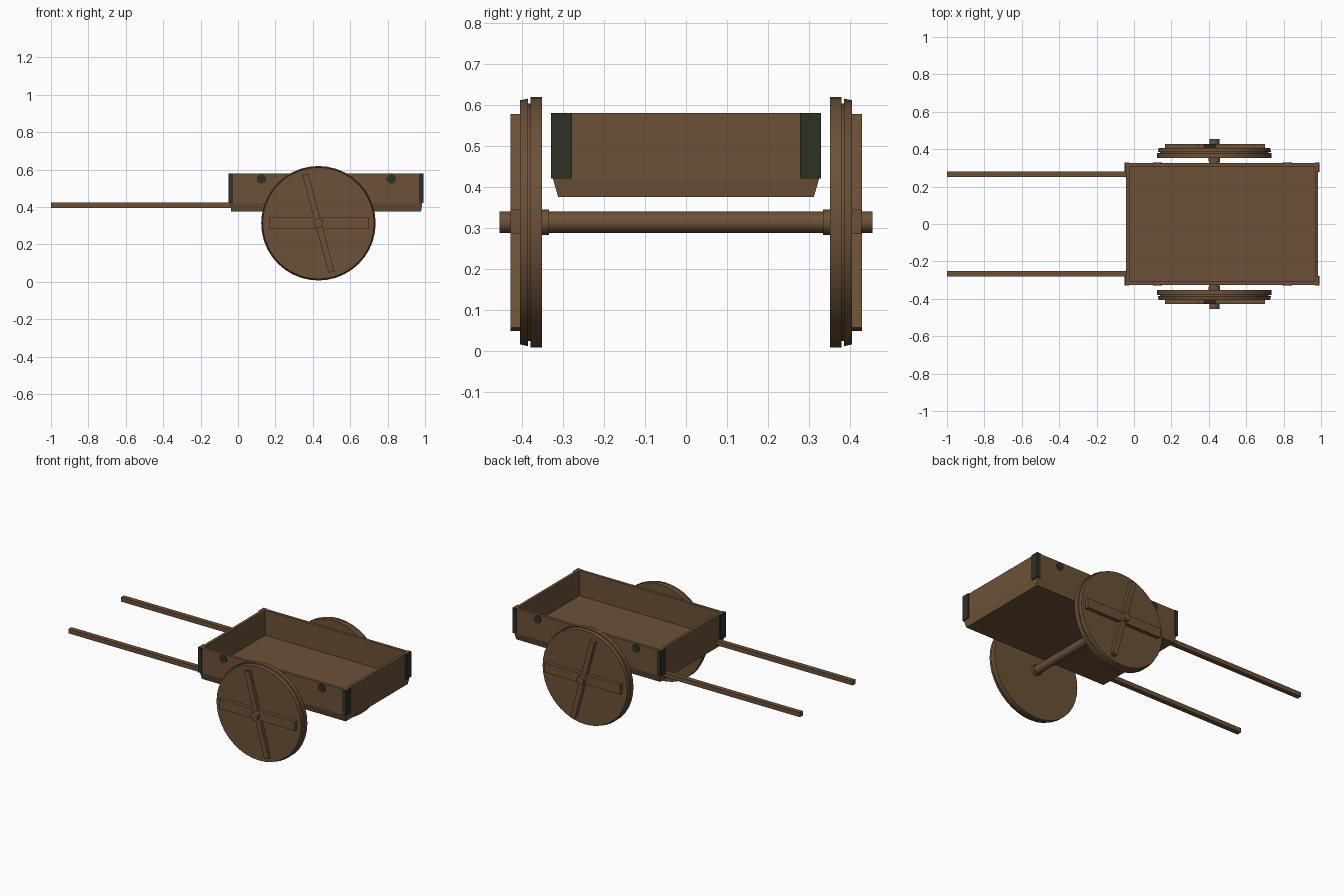
import bpy, bmesh, math
from mathutils import Matrix, Vector

if "Cube" in bpy.data.objects:
    bpy.data.objects.remove(bpy.data.objects["Cube"])


def material(name, rgb):
    m = bpy.data.materials.new(name)
    m.diffuse_color = (*rgb, 1)
    m.use_nodes = True
    m.node_tree.nodes["Principled BSDF"].inputs["Base Color"].default_value = m.diffuse_color
    return m


WOOD = material("brown wood", (0.150, 0.083, 0.040))
IRON = material("dark iron", (0.028, 0.030, 0.018))


def finish(name, bm, mat):
    bmesh.ops.recalc_face_normals(bm, faces=bm.faces)
    me = bpy.data.meshes.new(name)
    bm.to_mesh(me)
    bm.free()
    me.materials.append(mat)
    ob = bpy.data.objects.new(name, me)
    bpy.context.collection.objects.link(ob)
    return ob


def box(name, lo, hi, mat=WOOD, turn=0.0):
    """Box between two corners, optionally turned about y through its centre."""
    lo, hi = Vector(lo), Vector(hi)
    bm = bmesh.new()
    bmesh.ops.create_cube(bm, size=1)
    bm.transform(Matrix.Translation((lo + hi) / 2) @ Matrix.Rotation(turn, 4, 'Y')
                 @ Matrix.Diagonal((*(hi - lo), 1)))
    return finish(name, bm, mat)


def disc(name, x, z, r, y0, y1, mat=WOOD, sides=40, r2=None):
    """Cylinder lying along y; r at y0, r2 at y1."""
    bm = bmesh.new()
    bmesh.ops.create_cone(bm, cap_ends=True, segments=sides, depth=abs(y1 - y0),
                          radius1=r, radius2=r if r2 is None else r2)
    turn = math.pi / 2 if y1 < y0 else -math.pi / 2
    bm.transform(Matrix.Translation((x, (y0 + y1) / 2, z)) @ Matrix.Rotation(turn, 4, 'X'))
    ob = finish(name, bm, mat)
    for p in ob.data.polygons:
        p.use_smooth = len(p.vertices) == 4
    return ob


X0, X1, W, TOP, SILL = -0.042, 0.985, 0.325, 0.58, 0.42

# tray: tapered bottom, straight walls, hollow inside, made as stacked rings
bm = bmesh.new()
rings = []
for dx, w, z in [(0.006, 0.312, 0.375), (0, W, SILL), (0, W, TOP),
                 (0.018, W - 0.018, TOP), (0.018, W - 0.018, SILL)]:
    rings.append([bm.verts.new((x, y, z)) for x, y in
                  [(X0 + dx, -w), (X1 - dx, -w), (X1 - dx, w), (X0 + dx, w)]])
for a, b in zip(rings, rings[1:]):
    for i in range(4):
        j = (i + 1) % 4
        bm.faces.new((a[i], a[j], b[j], b[i]))
bm.faces.new(rings[0][::-1])
bm.faces.new(rings[-1])
finish("tray", bm, WOOD)

# axle
WX, WZ = 0.43, 0.313
disc("axle", WX, WZ, 0.026, -0.455, 0.455, sides=16)

for s, side in ((-1, "front"), (1, "back")):
    def span(a, b):
        return min(s * a, s * b), max(s * a, s * b)

    # handle
    y0, y1 = span(0.25, 0.28)
    box(side + "_handle", (-1, y0, 0.395), (X0 + 0.01, y1, 0.423))

    # corner irons wrapped round both ends, and bolts on the side wall
    for xe, d, end in ((X0, -1, "left"), (X1, 1, "right")):
        xo, xi = xe + d * 0.008, xe - d * 0.016
        y0, y1 = span(0.278, W + 0.005)
        box(f"{side}_{end}_iron_end", (min(xe, xo), y0, SILL), (max(xe, xo), y1, TOP), IRON)
        y0, y1 = span(W, W + 0.005)
        box(f"{side}_{end}_iron_side", (min(xi, xo), y0, SILL), (max(xi, xo), y1, TOP), IRON)
    for x in (0.125, 0.82):
        disc(side + "_bolt", x, 0.55, 0.026, s * W, s * (W + 0.005), IRON, 10)

    # wheel: two plank layers with a groove between them, plus inner hub
    disc(side + "_wheel_inner", WX, WZ, 0.306, s * 0.352, s * 0.380)
    disc(side + "_wheel_core", WX, WZ, 0.290, s * 0.380, s * 0.386)
    disc(side + "_wheel_outer", WX, WZ, 0.302, s * 0.386, s * 0.405, r2=0.298)
    disc(side + "_hub", WX, WZ, 0.031, s * 0.334, s * 0.352, sides=16)

    # cross boards on the wheel face
    y0, y1 = span(0.400, 0.428)
    box(side + "_wide_board", (0.165, y0, 0.284), (0.70, y1, 0.344))
    box(side + "_narrow_board", (WX - 0.016, y0, WZ - 0.27), (WX + 0.016, y1 + 0.001, WZ + 0.27),
        turn=math.radians(-15))
